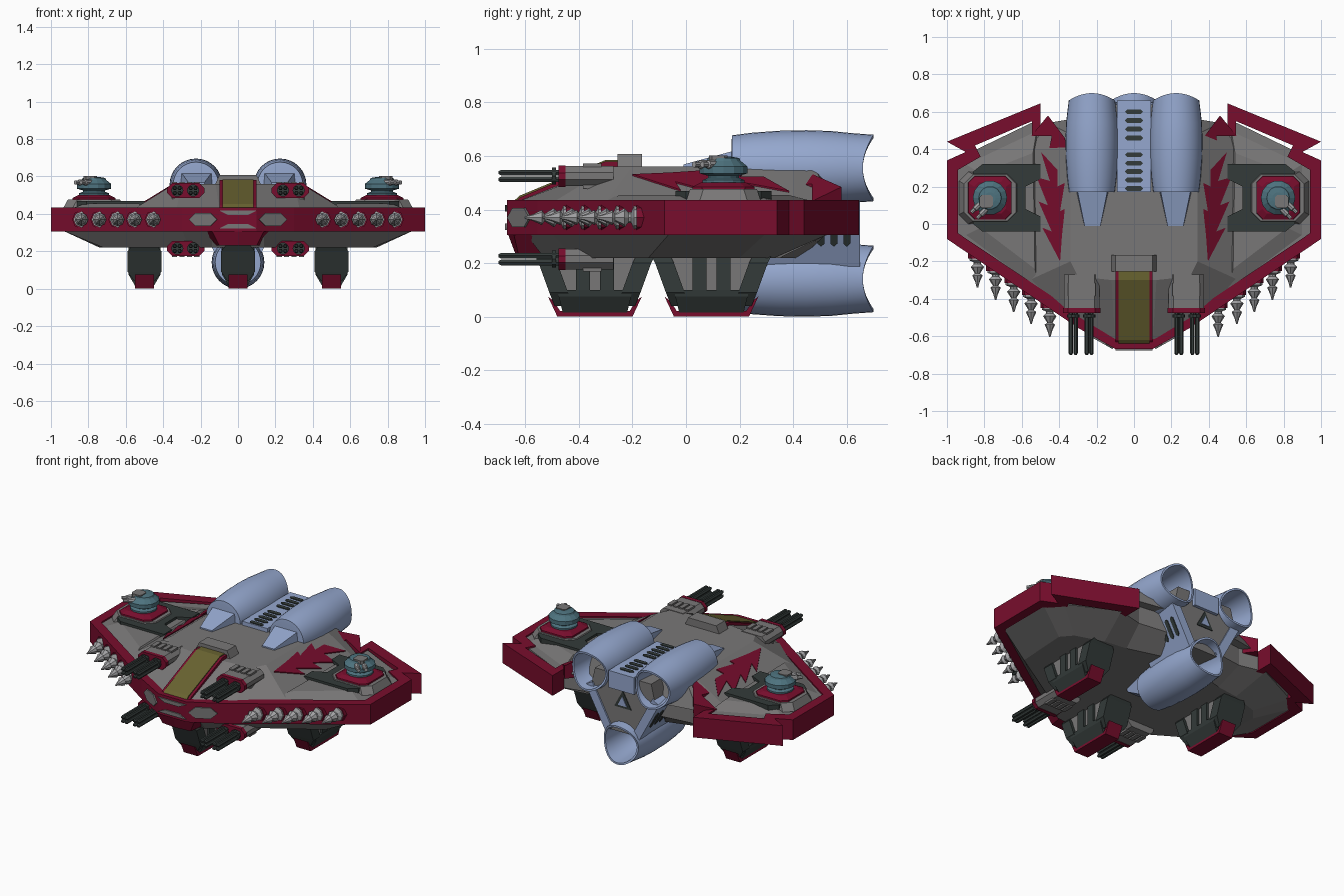
import bpy, bmesh, math
from mathutils import Matrix, Vector

if "Cube" in bpy.data.objects:
    bpy.data.objects.remove(bpy.data.objects["Cube"])


def material(name, r, g, b):
    m = bpy.data.materials.new(name)
    m.diffuse_color = (r, g, b, 1)
    m.use_nodes = True
    m.node_tree.nodes["Principled BSDF"].inputs["Base Color"].default_value = m.diffuse_color
    return m


RED = material("crimson", 0.19, 0.004, 0.026)
GREY = material("hull grey", 0.19, 0.185, 0.185)
DARK = material("dark green grey", 0.033, 0.043, 0.041)
BLUE = material("engine blue", 0.30, 0.39, 0.62)
TEAL = material("turret teal", 0.075, 0.17, 0.21)
OLIVE = material("canopy olive", 0.14, 0.125, 0.03)
SILVER = material("silver", 0.36, 0.36, 0.37)


def finish(name, bm, mat, mirror=False, smooth=False):
    bmesh.ops.recalc_face_normals(bm, faces=bm.faces)
    me = bpy.data.meshes.new(name)
    bm.to_mesh(me)
    bm.free()
    me.materials.append(mat)
    ob = bpy.data.objects.new(name, me)
    bpy.context.collection.objects.link(ob)
    if mirror:
        ob.modifiers.new("Mirror", 'MIRROR').use_mirror_merge = False
    if smooth:
        bpy.ops.object.select_all(action='DESELECT')
        ob.select_set(True)
        bpy.context.view_layer.objects.active = ob
        bpy.ops.object.shade_smooth_by_angle(angle=math.radians(35))
    return ob


def loft(name, loops, mat, mirror=False):
    """Skin closed 3D loops of equal length and cap both ends."""
    bm = bmesh.new()
    rows = [[bm.verts.new(p) for p in lp] for lp in loops]
    n = len(rows[0])
    for a, b in zip(rows, rows[1:]):
        for i in range(n):
            bm.faces.new((a[i], a[(i + 1) % n], b[(i + 1) % n], b[i]))
    bm.faces.new(rows[0])
    bm.faces.new(rows[-1])
    return finish(name, bm, mat, mirror)


def at(pts, z):
    return [(x, y, z) for x, y in pts]


def sym(half):
    """Half loop from x=0 to x=0 becomes a full loop."""
    return half + [(-p[0],) + tuple(p[1:]) for p in reversed(half) if p[0] > 1e-6]


def prism(name, pts, z0, z1, mat, mirror=False):
    return loft(name, [at(pts, z0), at(pts, z1)], mat, mirror)


def along_y(name, xz, y0, y1, mat, mirror=False):
    return loft(name, [[(x, y, z) for x, z in xz] for y in (y0, y1)], mat, mirror)


def along_x(name, yz, x0, x1, mat, mirror=False):
    return loft(name, [[(x, y, z) for y, z in yz] for x in (x0, x1)], mat, mirror)


def rect(cx, cy, hx, hy):
    return [(cx - hx, cy - hy), (cx + hx, cy - hy), (cx + hx, cy + hy), (cx - hx, cy + hy)]


def octo(cx, cy, hx, hy, c):
    return [(cx - hx + c, cy - hy), (cx + hx - c, cy - hy), (cx + hx, cy - hy + c), (cx + hx, cy + hy - c),
            (cx + hx - c, cy + hy), (cx - hx + c, cy + hy), (cx - hx, cy + hy - c), (cx - hx, cy - hy + c)]


def lathe(name, prof, n, origin, direction, mat, mirror=False, smooth=False, warp=None):
    """Spin (radius, distance) points round an axis."""
    rot = Vector((0, 0, 1)).rotation_difference(Vector(direction)).to_matrix().to_4x4()
    bm = bmesh.new()
    rows = [[bm.verts.new((r * math.cos(2 * math.pi * i / n), r * math.sin(2 * math.pi * i / n), t))
             for i in range(n)] for r, t in prof]
    for a, b in zip(rows, rows[1:]):
        for i in range(n):
            bm.faces.new((a[i], a[(i + 1) % n], b[(i + 1) % n], b[i]))
    bm.faces.new(rows[0])
    bm.faces.new(rows[-1])
    bm.transform(Matrix.Translation(origin) @ rot)
    if warp:
        for v in bm.verts:
            warp(v)
    return finish(name, bm, mat, mirror, smooth)


# Hull: wing slab with bevelled underside
edge = [(0, -.6), (.14, -.6), (.3, -.5), (.94, -.06), (.94, .3), (.86, .39), (.55, .54), (.38, .5), (0, .55)]
belly = [(0, -.55), (.14, -.53), (.26, -.42), (.72, -.14), (.74, .2), (.68, .27), (.5, .33), (.35, .35), (0, .45)]
loft("wing_hull", [at(sym(edge), .425), at(sym(edge), .312), at(sym(belly), .22)], GREY)

# Raised central hull and shallow wing plates
base = [(0, -.64), (.1, -.64), (.33, -.5), (.56, -.3), (.56, .4), (.46, .54), (0, .62)]
roof = [(0, -.3), (.12, -.3), (.3, -.28), (.34, -.2), (.34, .4), (.34, .48), (0, .62)]
loft("central_hull", [at(sym(base), .425), at(sym(roof), .56)], GREY)
loft("wing_plate", [at([(.5, -.36), (.9, -.06), (.9, .32), (.52, .5)], .424),
                    at([(.53, -.24), (.82, -.02), (.82, .27), (.54, .38)], .455)], GREY, True)

# Red rim band with notched wing tips
outer = [(0, -.668), (.1, -.668), (.3, -.555), (1, -.08), (1, .34), (.9, .385), (1, .44), (.5, .645), (.5, .5)]
inner = [(0, -.6), (.08, -.6), (.27, -.5), (.94, -.05), (.94, .29), (.82, .36), (.85, .42), (.545, .55), (.545, .47)]
prism("rim_band", outer + inner[::-1], .305, .435, RED, True)
spike = [(.46, .58), (.37, .46), (.36, .41), (.46, .37), (.44, .47), (.55, .47)]
loft("rear_hull_spike", [at(spike, .40), [(x, y, .555 - .59 * max(0, x - .34)) for x, y in spike]], RED, True)
chin0 = [(0, -.665), (.14, -.643), (.2, -.5), (0, -.5)]
chin1 = [(0, -.635), (.1, -.625), (.12, -.5), (0, -.5)]
loft("nose_chin", [at(sym(chin0), .31), at(sym(chin1), .23)], RED)

# Nose plates
d, nrm, c = Vector((.872, .49, 0)), Vector((.49, -.872, 0)), Vector((.185, -.62, .37))
hexa = [(-.085, 0), (-.045, .035), (.045, .035), (.085, 0), (.045, -.035), (-.045, -.035)]
loft("nose_side_plate", [[c + d * u + Vector((0, 0, v)) + nrm * o for u, v in hexa] for o in (-.01, .008)], GREY, True)
for z, s in ((.405, 1), (.335, -1)):
    along_y("nose_centre_plate", [(-.1, z + .012 * s), (.1, z + .012 * s), (.05, z - .012 * s), (-.05, z - .012 * s)],
            -.676, -.66, GREY)

# Zigzag stripes lying on the sloped hull sides
bolt = [(.497, .385), (.41, .29), (.41, .2), (.37, .22), (.395, .07), (.37, .08), (.385, -.06),
        (.395, -.2), (.49, -.02), (.44, -.04), (.51, .12), (.46, .1), (.52, .25), (.45, .23)]
slope = lambda x, o: .56 - (x - .34) * .135 / .22 + o
loft("zigzag_stripe", [[(x, y, slope(x, o)) for x, y in bolt] for o in (-.002, .006)], RED, True)

# Cockpit canopy, frame and intake behind it
along_x("canopy", [(-.645, .43), (-.62, .452), (-.3, .585), (-.22, .585), (-.22, .43)], -.083, .083, OLIVE)
along_x("canopy_frame", [(-.645, .42), (-.62, .445), (-.3, .58), (-.22, .58), (-.22, .42)], .083, .1, RED, True)
along_y("cockpit_hood", [(-.135, .53), (.135, .53), (.1, .607), (-.1, .607)], -.255, -.165, GREY)

# Twin gun mounts, above and below
for side, z, m in (("upper", .525, 1), ("lower", .215, -1)):
    along_y(side + "_gun_body", octo(.28, z, .095, .038, .025), -.455, -.27, GREY, True)
    along_y(side + "_gun_collar", octo(.28, z, .1, .04, .028), -.475, -.45, RED, True)
    prism(side + "_gun_pylon", rect(.28, -.29, .075, .08), z - .02 * m, z - .16 * m, GREY, True)
    for dx in (-.06, -.02, .02, .06):
        prism(side + "_gun_clip", rect(.28 + dx, -.35, .014, .035), z - .046, z + .046, GREY, True)
    for bx in (.24, .325):
        lathe(side + "_gun_muzzle_ring", [(.033, 0), (.033, .015)], 10, (bx, -.485, z), (0, -1, 0), DARK, True)
        for k in range(4):
            a = math.pi / 4 + k * math.pi / 2
            lathe(side + "_gun_barrel", [(.012, 0), (.012, .24), (.006, .25)], 6,
                  (bx + .018 * math.cos(a), -.45, z + .018 * math.sin(a)), (0, -1, 0), DARK, True)

# Row of drill spikes on the front rim
drill = [(.043, -.01), (.043, .035), (.02, .045), (.02, .055), (.036, .07), (.02, .095),
         (.014, .105), (.028, .115), (.012, .15), (.004, .18)]
for x in (.45, .55, .643, .74, .837):
    y = -.555 + (x - .3) * .68
    lathe("rim_drill", drill, 8, (x, y + .03, .37), (0, -1, 0), SILVER, True)
    lathe("drill_socket", [(.05, 0), (.05, .03)], 8, (x, y + .035, .37), (0, -1, 0), RED, True)

# Turrets on the wings
tx, ty = .77, .14
prism("turret_pad", [(.5, -.04), (.81, -.04), (.86, .0), (.86, .28), (.81, .32), (.5, .32), (.5, .24),
                     (.58, .2), (.58, .08), (.5, .04)], .42, .47, DARK, True)
loft("turret_plinth", [at(octo(tx, ty, .165, .14, .05), .43), at(octo(tx, ty, .14, .125, .05), .476)], GREY, True)
loft("turret_base", [at(octo(tx, ty, .12, .12, .035), .45), at(octo(tx, ty, .115, .115, .035), .485),
                     at(octo(tx, ty, .085, .085, .025), .5)], RED, True)
lathe("turret_head", [(.08, .49), (.08, .51), (.06, .518), (.06, .526), (.092, .535), (.092, .56),
                      (.065, .582), (.06, .592), (.03, .597)], 14, (tx, ty, 0), (0, 0, 1), TEAL, True)
for o in (-.022, .022):
    lathe("turret_barrel", [(.016, 0), (.016, .09), (.011, .095), (.011, .12)], 8,
          (tx + o * .7, ty - .01 + o * .7, .568), (.7, -.7, 0), SILVER, True)
prism("turret_hatch", octo(tx + .02, ty - .02, .035, .035, .012), .58, .602, GREY, True)

# Landing pods: one ahead at the centre, two at the sides
for cx, cy, mir in ((0, -.34, False), (.5, .095, True)):
    loft("pod_core", [at(rect(cx, cy, .07, .2), .24), at(rect(cx, cy, .07, .14), .08)], GREY, mir)
    loft("pod_floor", [at(rect(cx, cy, .088, .14), .1), at(rect(cx, cy, .085, .135), .075),
                       at(rect(cx, cy, .05, .12), .015)], DARK, mir)
    for s in (-1, 1):
        loft("pod_end_frame", [at(rect(cx, cy + s * yc, hx, .035), z) for z, yc, hx in
                               ((.24, .195, .06), (.2, .175, .09), (.09, .135, .09), (.04, .115, .055))], DARK, mir)
        prism("pod_bar", rect(cx, cy + s * .045, .085, .026), .08, .24, DARK, mir)
    shoe = [(-.175, .075), (-.14, 0), (.14, 0), (.175, .075), (.155, .06), (.13, .022), (-.13, .022), (-.155, .06)]
    along_x("pod_shoe", [(cy + y, z) for y, z in shoe], cx - .05, cx + .05, RED, mir)


# Engines with saddle-shaped rear lips
def engine(name, cx, cz, mirror):
    def warp(v):
        if v.co.y > .6:
            a = math.atan2(v.co.z - cz, v.co.x - cx)
            v.co.y -= .04 * math.cos(a) ** 2 * (v.co.y - .6) / .1
    prof = [(.1, .17), (.122, .172), (.132, .25), (.139, .35), (.141, .45), (.138, .54), (.13, .62), (.124, .7),
            (.112, .7), (.108, .62), (.095, .5), (.08, .42)]
    lathe(name, prof, 32, (cx, 0, cz), (0, 1, 0), BLUE, mirror, True, warp)


engine("upper_engine", .225, .555, True)
engine("lower_engine", 0, .141, False)
for name, cx, z0, z1, z2, mir in (("upper_engine_fairing", .222, .46, .625, .568, True),
                                  ("lower_engine_fairing", 0, .27, .07, .2, False)):
    quad = lambda h, y, zt: [(cx - h, y, z0), (cx + h, y, z0), (cx + h * .85, y, zt), (cx - h * .85, y, zt)]
    loft(name, [quad(.1, .2, z1), quad(.05, -.01, z2)], BLUE, mir)

# Rear core, vented panels between the engines
along_y("rear_core", sym([(0, .565), (.2, .565), (.23, .44), (.1, .2), (0, .2)]), .3, .64, GREY)
along_y("top_vent_panel", rect(0, .53, .09, .055), .17, .66, BLUE)
for y in (.6, .553, .507, .46, .37, .325, .28, .235, .19):
    prism("top_vent_slot", octo(0, y, .048, .013, .012), .58, .59, DARK)
p, q = Vector((.24, 0, .46)), Vector((.1, 0, .2))
e = (p - q).normalized()
n = Vector((e.z, 0, -e.x))
loft("side_vent_panel", [[b + n * o + Vector((0, y, 0)) for b, o in ((p, -.03), (p, .025), (q, .025), (q, -.03))]
                         for y in (.3, .65)], BLUE, True)
for i in range(6):
    y = .36 + i * .048
    loft("side_vent_slot", [[(p + q) / 2 + e * u + n * o + Vector((0, y + v, 0)) for u, v in octo(0, 0, .06, .013, .011)]
                            for o in (.015, .03)], DARK, True)
along_y("rear_triangle_plate", [(-.06, .36), (.06, .36), (0, .47)], .63, .645, DARK)
along_y("rear_triangle_centre", [(-.032, .375), (.032, .375), (0, .435)], .64, .65, BLUE)
